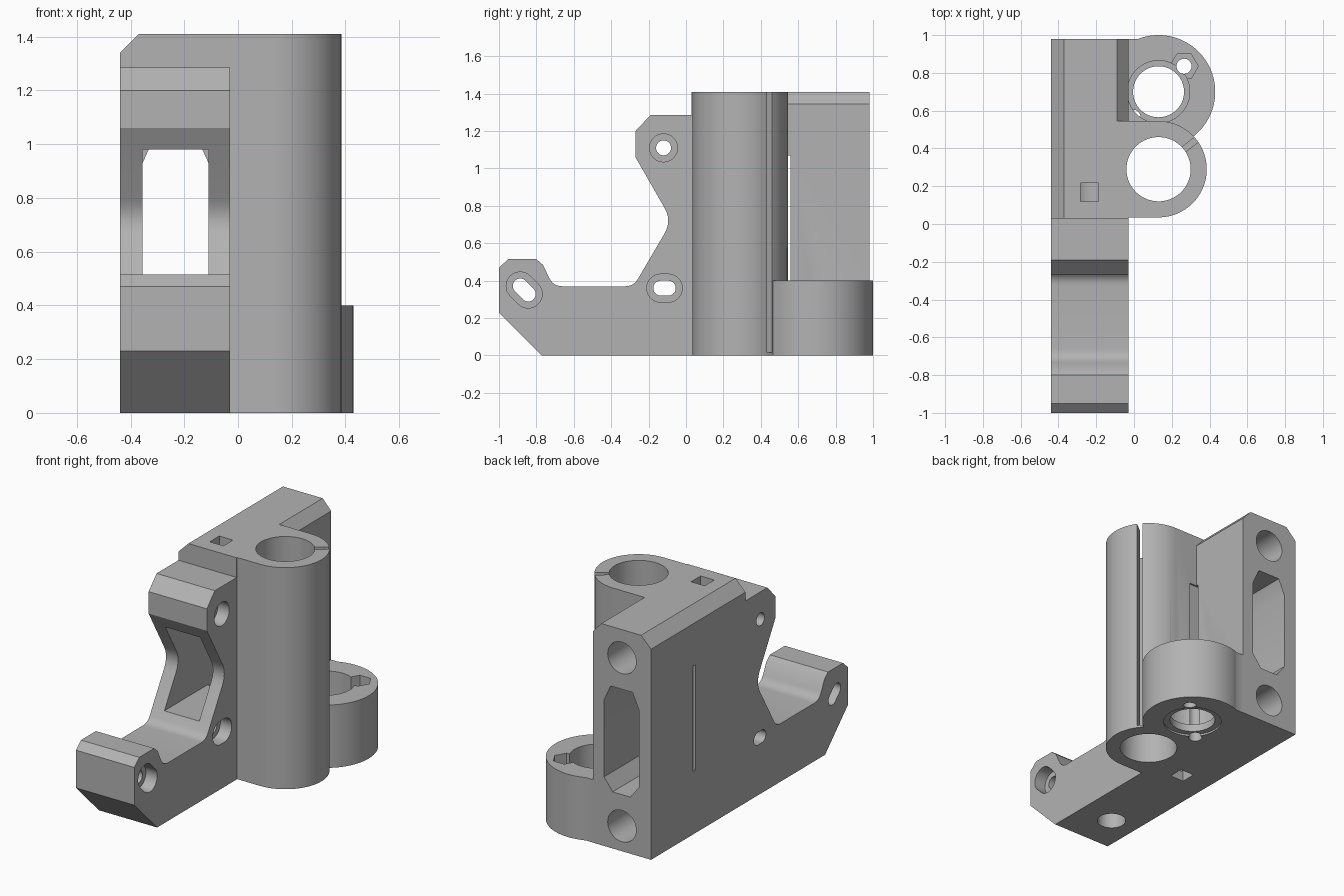
import bpy
import bmesh
from math import radians, sin, cos, pi
from mathutils import Matrix, Vector

old = bpy.data.objects.get("Cube")
if old:
    bpy.data.objects.remove(old, do_unlink=True)

grey = bpy.data.materials.new("plain grey")
grey.use_nodes = True
colour = (0.45, 0.45, 0.45, 1)
grey.diffuse_color = colour
grey.node_tree.nodes["Principled BSDF"].inputs["Base Color"].default_value = colour


def prism(name, profile, axis, lo, hi):
    """Extrude a 2D profile along x (profile is y,z), y (x,z) or z (x,y)."""
    place = {"x": lambda a, b, t: (t, a, b),
             "y": lambda a, b, t: (a, t, b),
             "z": lambda a, b, t: (a, b, t)}[axis]
    bm = bmesh.new()
    face = bm.faces.new([bm.verts.new(place(a, b, lo)) for a, b in profile])
    ext = bmesh.ops.extrude_face_region(bm, geom=[face])
    moved = [v for v in ext["geom"] if isinstance(v, bmesh.types.BMVert)]
    bmesh.ops.translate(bm, verts=moved, vec=place(0, 0, hi - lo))
    bmesh.ops.recalc_face_normals(bm, faces=bm.faces)
    mesh = bpy.data.meshes.new(name)
    bm.to_mesh(mesh)
    bm.free()
    mesh.materials.append(grey)
    obj = bpy.data.objects.new(name, mesh)
    bpy.context.collection.objects.link(obj)
    return obj


def rect(a0, a1, b0, b1):
    return [(a0, b0), (a1, b0), (a1, b1), (a0, b1)]


def circle(a, b, r, n=64):
    return [(a + r * cos(2 * pi * i / n), b + r * sin(2 * pi * i / n)) for i in range(n)]


def oval(a, b, r, half, angle):
    """Slot outline: two half circles, pushed apart along the given angle."""
    ang, pts, n = radians(angle), [], 16
    for side in (0, 1):
        shift = half if side == 0 else -half
        for i in range(n + 1):
            t = ang - pi / 2 + pi * side + pi * i / n
            pts.append((a + shift * cos(ang) + r * cos(t), b + shift * sin(ang) + r * sin(t)))
    return pts


def rounded(points, n=6):
    """Outline with corners softened: each point is (a, b, cut length)."""
    pts = []
    for i, (a, b, cut) in enumerate(points):
        p = Vector((a, b))
        if not cut:
            pts.append((a, b))
            continue
        q = Vector(points[i - 1][:2])
        s = Vector(points[(i + 1) % len(points)][:2])
        start, end = p + (q - p).normalized() * cut, p + (s - p).normalized() * cut
        for k in range(n + 1):
            t = k / n
            pts.append(tuple(start * (1 - t) ** 2 + p * 2 * t * (1 - t) + end * t * t))
    return pts


def boolean(target, other, op):
    mod = target.modifiers.new(op, "BOOLEAN")
    mod.operation, mod.solver, mod.object = op, "EXACT", other
    bpy.context.view_layer.objects.active = target
    bpy.ops.object.modifier_apply(modifier=mod.name)
    bpy.data.objects.remove(other, do_unlink=True)


L, R, MID = -0.44, -0.03, -0.235
rod, nut = (0.13, 0.29), (0.13, 0.70)

# Main wall with bevelled top edges
body = prism("carriage_end_bracket",
             [(L, 0), (R, 0), (R, 1.41), (-0.37, 1.41), (L, 1.34)], "y", 0.03, 0.98)
bevel = [(R - 0.06, 1.41), (R - 0.06, 1.45), (0.05, 1.45), (0.05, 1.345), (R, 1.345)]
boolean(body, prism("top_bevel", bevel, "y", 0.54, 1.1), "DIFFERENCE")

# Front arm and upper ear
arm = rounded([(0.1, 0, 0), (0.1, 1.285, 0), (-0.19, 1.285, 0), (-0.27, 1.2, 0),
               (-0.27, 1.06, 0), (-0.075, 0.72, 0.08), (-0.28, 0.37, 0.045),
               (-0.71, 0.37, 0.05), (-0.765, 0.485, 0), (-0.80, 0.515, 0),
               (-0.95, 0.515, 0), (-1, 0.47, 0), (-1, 0.23, 0), (-0.77, 0, 0)])
boolean(body, prism("arm", arm, "x", L, R), "UNION")

# Rod sleeve and lower screw nut holder
sleeve_r = 0.255
boolean(body, prism("sleeve", circle(*rod, sleeve_r, 96), "z", 0, 1.41), "UNION")
boolean(body, prism("sleeve_web", rect(-0.1, 0.13, 0.035, 0.545), "z", 0, 1.41), "UNION")
boolean(body, prism("holder", circle(*nut, 0.3, 96), "z", 0, 0.4), "UNION")
boolean(body, prism("holder_web", rect(-0.1, 0.13, 0.5, 0.979), "z", 0, 0.4), "UNION")

cuts = []


def cut(profile, axis, lo, hi):
    cuts.append(prism("cutter", profile, axis, lo, hi))


# Belt channel, front opening and octagonal rear window
cut(rect(-0.355, -0.11, 0.45, 0.98), "y", -0.5, 0.5)
w0, w1 = -0.355, -0.11
cut([(w0, 0.44), (w0 + 0.06, 0.36), (w1 - 0.06, 0.36), (w1, 0.44),
     (w1, 0.93), (w1 - 0.045, 1.03), (w0 + 0.045, 1.03), (w0, 0.93)], "y", 0.2, 1.1)
cut(rect(0.535, 0.56, 0.4, 1.07), "x", -0.6, 0.02)

# Horizontal rod sockets with square sight holes
for z in (0.16, 1.23):
    cut(circle(MID, z, 0.1, 48), "y", 0.1, 1.1)
for lo, hi in ((-0.1, 0.16), (1.23, 1.5)):
    cut(rect(MID - 0.048, MID + 0.048, 0.12, 0.216), "z", lo, hi)
cut(circle(-0.26, -0.52, 0.085, 48), "z", -0.1, 0.2)

# Side mounting holes and slots with counterbores
for y, z, half, angle in ((-0.12, 1.11, 0, 0), (-0.115, 0.36, 0.02, 0), (-0.865, 0.35, 0.03, -45)):
    small = oval(y, z, 0.04, half, angle) if half else circle(y, z, 0.04, 32)
    large = oval(y, z, 0.075, half, angle) if half else circle(y, z, 0.075, 32)
    cut(small, "x", -0.6, 0.015)
    cut(large, "x", R - 0.08, 0.02)

# Sleeve bore and clamping slit
cut(circle(*rod, 0.17, 96), "z", -0.1, 1.5)
slit = prism("cutter", rect(0.1, 0.4, -0.016, 0.016), "z", 0.015, 1.5)
slit.data.transform(Matrix.Translation((*rod, 0)) @ Matrix.Rotation(radians(38), 4, "Z"))
cuts.append(slit)

# Nut holder bore, recesses, screw holes and hex pocket
cut(circle(*nut, 0.135), "z", -0.1, 0.39)
cut(circle(*nut, 0.165), "z", 0.06, 0.402)
cut(circle(*nut, 0.172), "z", -0.1, 0.012)
cut(circle(0.265, 0.835, 0.04, 32), "z", -0.1, 0.39)
cut(circle(0.265, 0.835, 0.075, 6), "z", 0.31, 0.5)
cut(circle(-0.005, 0.565, 0.04, 32), "z", -0.1, 0.3)

for c in cuts:
    boolean(body, c, "DIFFERENCE")

# Smooth curved walls, crisp edges
bpy.ops.object.select_all(action="DESELECT")
body.select_set(True)
bpy.context.view_layer.objects.active = body
bpy.ops.object.shade_smooth_by_angle(angle=radians(25))
